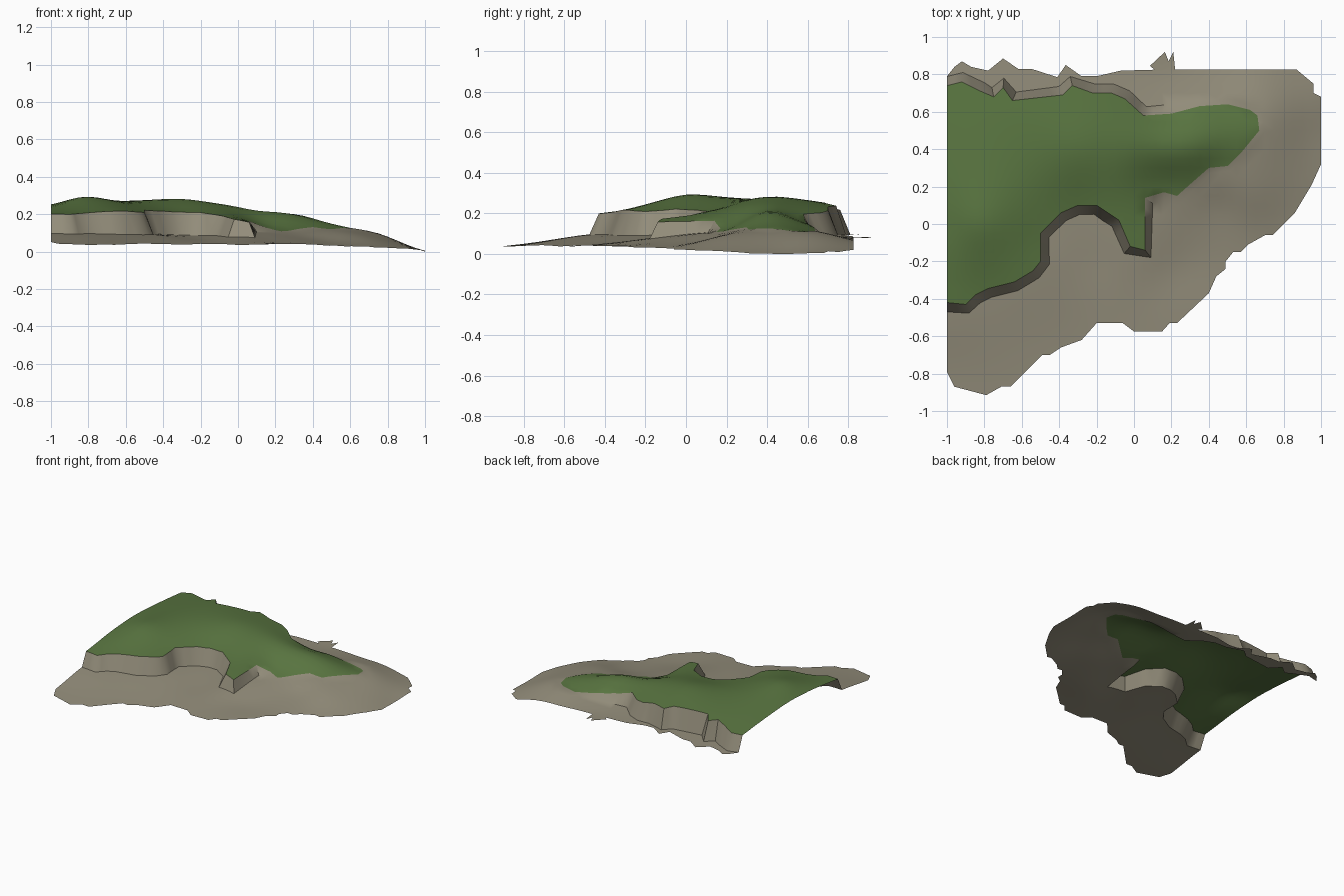
import bpy, math
from mathutils import Vector
from mathutils.geometry import delaunay_2d_cdt

if "Cube" in bpy.data.objects:
    bpy.data.objects.remove(bpy.data.objects["Cube"])


def resample(pts, step=0.06):
    out = []
    for (ax, ay), (bx, by) in zip(pts, pts[1:]):
        n = max(1, math.ceil(math.hypot(bx - ax, by - ay) / step))
        out += [(ax + (bx - ax) * i / n, ay + (by - ay) * i / n) for i in range(n)]
    return out + [pts[-1]]


def inside(p, poly):
    x, y = p
    hit = False
    for (ax, ay), (bx, by) in zip(poly, poly[1:] + poly[:1]):
        if (ay > y) != (by > y) and x < (bx - ax) * (y - ay) / (by - ay) + ax:
            hit = not hit
    return hit


def offset_outward(pts):
    """Foot of the cliff: the rim moved outward, less where the cliff fades out."""
    out = []
    for i, p in enumerate(pts):
        n = Vector((0, 0))
        for a, b in ((i - 1, i), (i, i + 1)):
            if a >= 0 and b < len(pts):
                d = Vector(pts[b]) - Vector(pts[a])
                n += Vector((d.y, -d.x)).normalized()
        q = Vector(p) + n.normalized() * (0.03 if p[0] > 0.3 else 0.05)
        out.append((max(-1, q.x), q.y))
    return out


def height_field(samples, soft=0.1):
    """Smooth surface through (x, y, z) samples, by radial basis functions."""
    def k(a, b):
        return math.sqrt((a[0] - b[0]) ** 2 + (a[1] - b[1]) ** 2 + soft ** 2)
    n = len(samples)
    mean = sum(s[2] for s in samples) / n
    m = [[k(a, b) for b in samples] + [a[2] - mean] for a in samples]
    for i in range(n):
        p = max(range(i, n), key=lambda r: abs(m[r][i]))
        m[i], m[p] = m[p], m[i]
        for r in range(n):
            if r != i:
                f = m[r][i] / m[i][i]
                m[r] = [u - f * v for u, v in zip(m[r], m[i])]
    w = [m[i][n] / m[i][i] for i in range(n)]
    return lambda p: mean + sum(c * k(p, s) for c, s in zip(w, samples))


# shoreline, anticlockwise from the back left corner
shore = [
    (-1, .79), (-1, .74), (-1, -.42), (-1, -.79), (-.96, -.87), (-.79, -.915),
    (-.71, -.87), (-.66, -.87), (-.49, -.7), (-.45, -.7), (-.39, -.66), (-.28, -.62),
    (-.2, -.53), (-.06, -.53), (0, -.575), (.15, -.575), (.19, -.53), (.23, -.53),
    (.4, -.37), (.44, -.28), (.49, -.24), (.49, -.2), (.53, -.15), (.57, -.15),
    (.61, -.11), (.7, -.06), (.74, -.06), (.86, .06), (.95, .21), (1, .32),
    (1, .68), (.96, .7), (.96, .75), (.87, .825), (.22, .825), (.21, .92),
    (.185, .87), (.165, .92), (.085, .845), (.11, .825), (-.07, .82), (-.2, .79),
    (-.28, .79), (-.365, .85), (-.41, .785), (-.55, .83), (-.62, .83), (-.7, .885),
    (-.78, .82), (-.87, .84), (-.92, .87), (-.96, .84)]

# rim of the grassy plateau, from the front left round to the back left
rim = [
    (-1, -.42), (-.9, -.43), (-.85, -.38), (-.78, -.345), (-.64, -.31), (-.54, -.25),
    (-.5, -.2), (-.5, -.05), (-.39, .06), (-.3, .1), (-.2, .1), (-.14, .06),
    (-.08, .02), (-.02, -.12), (.06, -.14), (.06, .14), (.16, .17), (.23, .15),
    (.32, .23), (.4, .3), (.5, .31), (.58, .39), (.67, .5), (.66, .58),
    (.62, .61), (.5, .64), (.35, .63), (.2, .59), (.05, .58), (-.05, .67),
    (-.12, .7), (-.22, .7), (-.33, .74), (-.38, .69), (-.65, .66), (-.7, .73),
    (-.75, .68), (-.82, .71), (-.92, .76), (-1, .74)]
foot = offset_outward(rim)

plateau_z = height_field([
    (-1, -.42, .205), (-1, 0, .25), (-1, .4, .245), (-1, .74, .215), (-.83, 0, .295),
    (-.85, .4, .262), (-.64, -.31, .22), (-.8, -.35, .212), (-.5, -.1, .22),
    (-.6, .1, .265), (-.6, .4, .275), (-.65, .66, .255), (-.3, .1, .215),
    (-.3, .4, .285), (-.35, .7, .25), (0, .4, .242), (-.1, .2, .225), (0, -.1, .175),
    (.05, .1, .17), (0, .62, .205), (.13, .25, .16), (.2, .17, .12), (.3, .3, .16),
    (.2, .4, .215), (.2, .59, .16), (.35, .43, .195), (.4, .3, .135), (.5, .5, .15),
    (.5, .64, .11), (.65, .55, .118)])

beach_z = height_field([
    (-1, -.48, .1), (-1, -.79, .055), (-.8, -.91, .04), (-.85, -.43, .1),
    (-.6, -.35, .095), (-.6, -.6, .065), (-.45, -.2, .095), (-.3, -.62, .042),
    (-.2, -.2, .07), (-.2, .04, .09), (0, -.57, .04), (.2, -.53, .045),
    (0, -.35, .06), (.04, -.19, .08), (.1, 0, .1), (.15, .12, .11), (.25, 0, .085),
    (.2, -.25, .055), (.4, -.36, .042), (.5, -.2, .035), (.45, .1, .075),
    (.4, .25, .12), (.6, .35, .116), (.62, .15, .085), (.7, -.06, .03),
    (.87, .07, .02), (.98, .25, .01), (1, .5, .004), (1, .68, .008),
    (.87, .82, .025), (.8, .5, .082), (.72, .6, .108), (.6, .72, .1),
    (.5, .82, .075), (.2, .82, .085), (.3, .7, .1), (0, .8, .09), (.18, .92, .085),
    (-.4, .79, .1), (-.7, .8, .1), (-1, .79, .1)])

grass_area = [(-1.1, -0.42)] + rim + [(-1.1, 0.74)]
cliff_area = [(-1.1, foot[0][1])] + foot + [(-1.1, foot[-1][1])]
shore_pts = resample(shore + shore[:1])[:-1]
rim_pts, foot_pts = resample(rim), resample(foot)
outlines = shore_pts + rim_pts + foot_pts


def ground(p):
    return plateau_z(p) if inside(p, grass_area) else beach_z(p)


# input points with heights: outlines first, then an even fill
points = [(p, ground(p)) for p in shore_pts]
points += [(p, plateau_z(p)) for p in rim_pts]
points += [(p, beach_z(p)) for p in foot_pts]
STEP = 0.05
for i in range(-20, 21):
    for j in range(-20, 21):
        p = (i * STEP, j * STEP)
        on_cliff = inside(p, cliff_area) and not inside(p, grass_area)
        if on_cliff or not inside(p, shore):
            continue
        if min(math.dist(p, q) for q in outlines) > 0.028:
            points.append((p, ground(p)))

# join the points into one open sheet
a, b, c = len(shore_pts), len(rim_pts), len(foot_pts)
edges = [(a + i, a + i + 1) for i in range(b - 1)]
edges += [(a + b + i, a + b + i + 1) for i in range(c - 1)]
flat, _, tris, origin, _, _ = delaunay_2d_cdt(
    [Vector(p) for p, z in points], edges, [list(range(a))], 1, 1e-5)
verts = []
for v, ids in zip(flat, origin):
    z = max(points[i][1] for i in ids) if ids else beach_z(v)
    verts.append((v.x, v.y, z))
low = min(v[2] for v in verts)
verts = [(x, y, z - low) for x, y, z in verts]

# all faces look up
faces = []
for i, j, k in tris:
    turn = (flat[j] - flat[i]).cross(flat[k] - flat[i])
    faces.append((i, j, k) if turn > 0 else (i, k, j))

mesh = bpy.data.meshes.new("headland")
mesh.from_pydata(verts, [], faces)
for name, col in (("sandy_rock", (0.29, 0.265, 0.195, 1)), ("grass", (0.1, 0.178, 0.052, 1))):
    mat = bpy.data.materials.new(name)
    mat.diffuse_color = col
    mat.use_nodes = True
    mat.node_tree.nodes["Principled BSDF"].inputs["Base Color"].default_value = mat.diffuse_color
    mesh.materials.append(mat)

# grass on the plateau, rock on cliffs and beach
for f in mesh.polygons:
    f.material_index = int(inside((f.center.x, f.center.y), grass_area))
mesh.update()

headland = bpy.data.objects.new("headland", mesh)
bpy.context.collection.objects.link(headland)
bpy.context.view_layer.objects.active = headland
headland.select_set(True)
bpy.ops.object.shade_smooth_by_angle(angle=math.radians(40))
